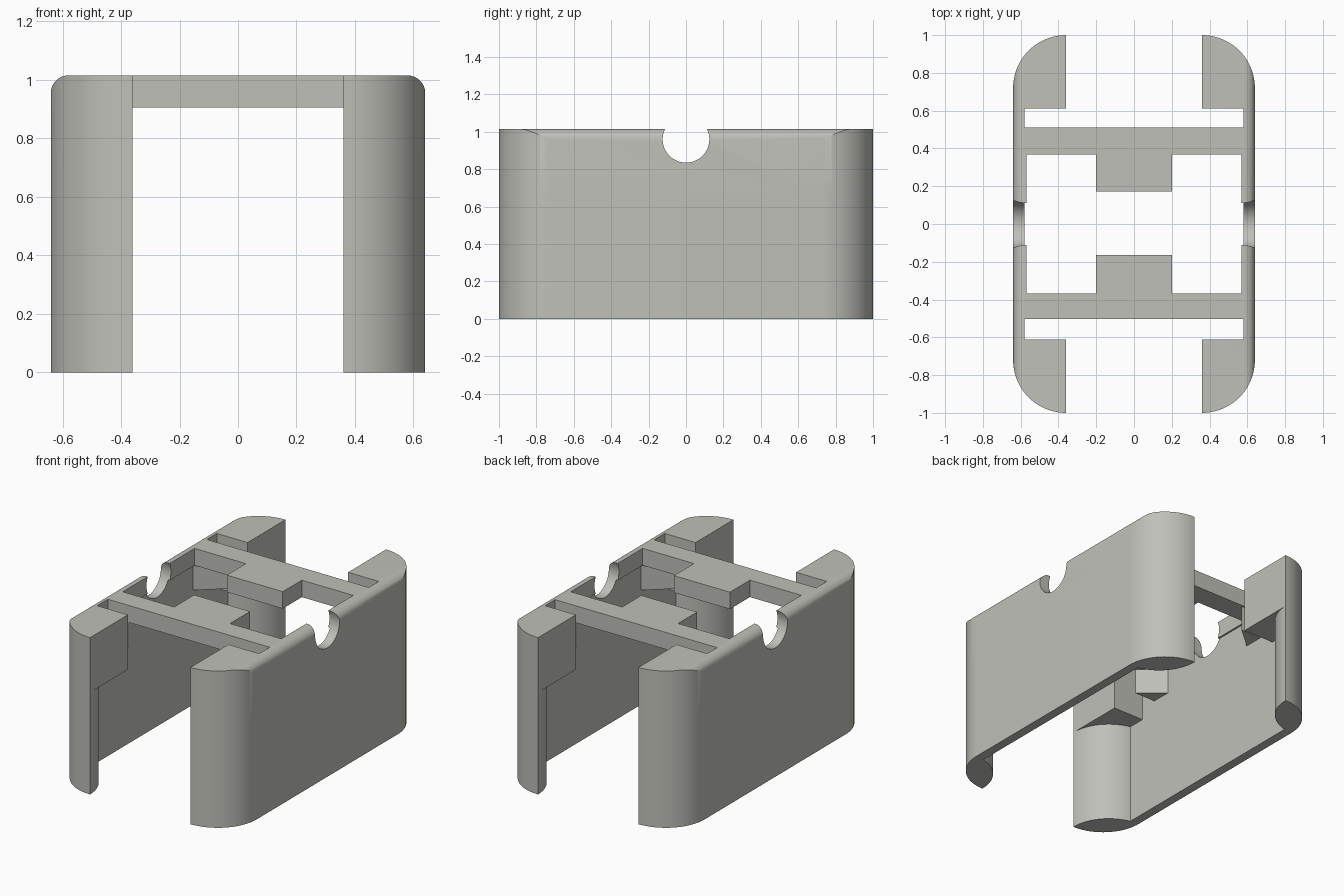
import bpy, bmesh, math
from mathutils import Vector

if "Cube" in bpy.data.objects:
    bpy.data.objects.remove(bpy.data.objects["Cube"])

H = 1.015          # total height
BLOCK_Z = 0.66     # underside of corner blocks
BAR_Z = 0.905      # underside of cross bars
R, CX, CY = 0.28, 0.36, 0.72   # outer corner rounding
OUT, INN = 0.64, 0.58          # wall outer / inner x

mat = bpy.data.materials.new("warm_grey")
mat.diffuse_color = (0.53, 0.53, 0.49, 1)
mat.use_nodes = True
mat.node_tree.nodes["Principled BSDF"].inputs["Base Color"].default_value = mat.diffuse_color


def prism(name, pts, base, offset):
    """Extrude a closed loop of 3D points along offset."""
    bm = bmesh.new()
    face = bm.faces.new([bm.verts.new(p) for p in pts])
    ext = bmesh.ops.extrude_face_region(bm, geom=[face])
    verts = [g for g in ext["geom"] if isinstance(g, bmesh.types.BMVert)]
    bmesh.ops.translate(bm, verts=verts, vec=Vector(offset))
    bmesh.ops.translate(bm, verts=bm.verts[:], vec=Vector(base))
    bmesh.ops.recalc_face_normals(bm, faces=bm.faces[:])
    me = bpy.data.meshes.new(name)
    bm.to_mesh(me)
    bm.free()
    me.materials.append(mat)
    ob = bpy.data.objects.new(name, me)
    bpy.context.collection.objects.link(ob)
    return ob


def upright(name, pts, z0, z1):
    return prism(name, [(x, y, 0) for x, y in pts], (0, 0, z0), (0, 0, z1 - z0))


def apply_mods(ob):
    bpy.context.view_layer.objects.active = ob
    bpy.ops.object.select_all(action='DESELECT')
    ob.select_set(True)
    for m in list(ob.modifiers):
        bpy.ops.object.modifier_apply(modifier=m.name)


def combine(ob, other, op):
    m = ob.modifiers.new(op, 'BOOLEAN')
    m.operation, m.object, m.solver = op, other, 'EXACT'
    apply_mods(ob)
    bpy.data.objects.remove(other)


def arc(cx, cy, r, a0, a1, n=20):
    return [(cx + r * math.cos(math.radians(a0 + (a1 - a0) * i / n)),
             cy + r * math.sin(math.radians(a0 + (a1 - a0) * i / n))) for i in range(n + 1)]


def flip(pts):
    return [(x, -y) for x, y in reversed(pts)]


# Side wall: lower section ends in lens-shaped posts, upper section in solid corner blocks
outer = arc(CX, CY, R, 0, 90)
seam = math.degrees(math.acos((OUT - INN) / R))
lens = arc(OUT, 1.0, R, 180, 180 + seam)[1:]
lower = outer + lens
wall = upright("side_walls", lower + flip(lower), 0, BLOCK_Z)
upper = outer + [(CX, 0.612), (INN, 0.612)]
combine(wall, upright("upper", upper + flip(upper), BLOCK_Z, H), 'UNION')

# Inner top lip and triangular gussets below the bars
combine(wall, upright("lip", [(0.568, -0.37), (0.61, -0.37), (0.61, 0.37), (0.568, 0.37)],
                      BAR_Z, H), 'UNION')
for s in (1, -1):
    tri = [(0.43, s * 0.5), (0.6, s * 0.5), (0.6, s * 0.37), (INN, s * 0.37)]
    combine(wall, upright("gusset", tri, 0.74, BAR_Z), 'UNION')

# Rounded outer top edge and the half-round notch
f = 0.06
fillet = arc(OUT - f, H - f, f, 0, 90, 8) + [(OUT - f, H + 0.1), (OUT + 0.1, H + 0.1), (OUT + 0.1, H - f)]
combine(wall, prism("fillet_cut", [(x, -1.1, z) for x, z in fillet], (0, 0, 0), (0, 2.2, 0)), 'DIFFERENCE')
notch = arc(0, 0.96, 0.125, 0, 360, 48)[:-1]
combine(wall, prism("notch_cut", [(0.5, y, z) for y, z in notch], (0, 0, 0), (0.3, 0, 0)), 'DIFFERENCE')

# Mirror to the other side
wall.modifiers.new("mirror", 'MIRROR').use_mirror_merge = False
apply_mods(wall)
bpy.ops.object.shade_smooth_by_angle(angle=math.radians(25))

# Cross bars, each with a centre tab pointing inward
for name, y_out, y_in, y_tab in (("front_bar", -0.503, -0.368, -0.163),
                                 ("back_bar", 0.51, 0.367, 0.172)):
    half = [(INN, y_out), (INN, y_in), (0.2, y_in), (0.2, y_tab)]
    upright(name, half + [(-x, y) for x, y in reversed(half)], BAR_Z, H)
